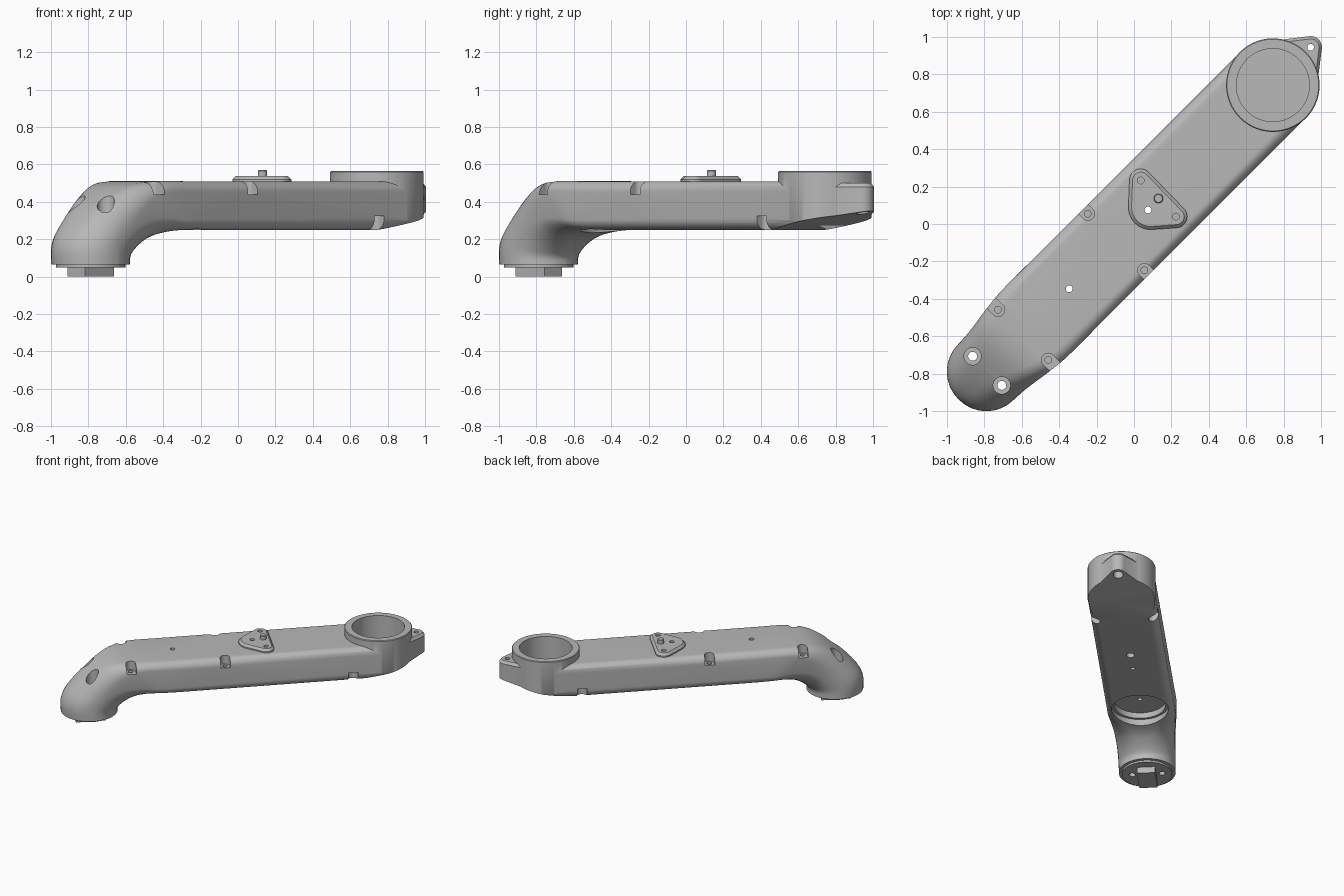
import bpy, bmesh, math
from mathutils import Vector, Matrix

old = bpy.data.objects.get("Cube")
if old:
    bpy.data.objects.remove(old, do_unlink=True)

grey = bpy.data.materials.new("plain_grey")
grey.use_nodes = True
grey.diffuse_color = (0.48, 0.48, 0.48, 1)
grey.node_tree.nodes["Principled BSDF"].inputs["Base Color"].default_value = grey.diffuse_color

# The arm lies on the diagonal: u runs along it, v across it
TURN = Matrix.Rotation(math.radians(45), 4, 'Z')


def finish(name, bm):
    bmesh.ops.recalc_face_normals(bm, faces=bm.faces)
    bm.transform(TURN)
    mesh = bpy.data.meshes.new(name)
    bm.to_mesh(mesh)
    bm.free()
    mesh.materials.append(grey)
    ob = bpy.data.objects.new(name, mesh)
    bpy.context.collection.objects.link(ob)
    return ob


def hull(name, discs, levels, seg=48):
    """Convex solid round (u, v, r) discs at several (z, radius change) levels."""
    bm = bmesh.new()
    for z, grow in levels:
        for u, v, r in discs:
            for i in range(seg):
                a = math.tau * i / seg
                bm.verts.new((u + (r + grow) * math.cos(a), v + (r + grow) * math.sin(a), z))
    res = bmesh.ops.convex_hull(bm, input=bm.verts)
    bmesh.ops.delete(bm, geom=[v for v in bm.verts if not v.link_faces], context='VERTS')
    bmesh.ops.dissolve_limit(bm, angle_limit=0.002, verts=bm.verts, edges=bm.edges)
    return finish(name, bm)


def prism(name, profile, half):
    """Extrude a (u, z) outline across the arm."""
    bm = bmesh.new()
    sides = [[bm.verts.new((u, s * half, z)) for u, z in profile] for s in (-1, 1)]
    for ring in sides:
        bm.faces.new(ring)
    for i in range(len(profile)):
        j = (i + 1) % len(profile)
        bm.faces.new((sides[0][i], sides[0][j], sides[1][j], sides[1][i]))
    return finish(name, bm)


def combine(target, tool, operation):
    tool.hide_render = True
    mod = target.modifiers.new("join", 'BOOLEAN')
    mod.operation, mod.object, mod.solver = operation, tool, 'EXACT'
    bpy.context.view_layer.objects.active = target
    bpy.ops.object.modifier_apply(modifier=mod.name)
    bpy.data.objects.remove(tool, do_unlink=True)


def cut(target, discs, levels):
    combine(target, hull("cutter", discs, levels, 32), 'DIFFERENCE')


def smooth(ob, angle=35):
    bpy.ops.object.select_all(action='DESELECT')
    ob.select_set(True)
    bpy.context.view_layer.objects.active = ob
    bpy.ops.object.shade_smooth_by_angle(angle=math.radians(angle))


# Arm body: outer u z, inner u z, half width, corner radius
keys = [Vector(k) for k in (
    (-1.324, .065, -.904, .065, .21, .209),
    (-1.324, .15, -.904, .10, .21, .205),
    (-1.29, .23, -.885, .13, .211, .195),
    (-1.2, .33, -.84, .17, .215, .18),
    (-1.08, .425, -.78, .21, .225, .15),
    (-.95, .49, -.70, .237, .238, .11),
    (-.80, .51, -.60, .25, .249, .07),
    (-.60, .51, -.50, .25, .249, .06))]


def spline(p, q, r, s, t):
    return 0.5 * (2 * q + (r - p) * t + (2 * p - 5 * q + 4 * r - s) * t * t
                  + (3 * q - p - 3 * r + s) * t ** 3)


rows = []
for i in range(len(keys) - 1):
    four = [keys[max(0, min(len(keys) - 1, i + d))] for d in (-1, 0, 1, 2)]
    rows += [spline(*four, t / 4) for t in range(4)]
rows += [keys[-1], Vector((1.05, .51, 1.05, .25, .249, .06))]

bm = bmesh.new()
rings = []
for ou, oz, iu, iz, half, rad in rows:
    mid, reach = Vector(((ou + iu) / 2, 0, (oz + iz) / 2)), Vector((ou - iu, 0, oz - iz)) / 2
    thick = reach.length
    reach.normalize()
    rad = min(rad, half - .001, thick - .001)
    ring = []
    for corner, (sv, sn) in enumerate(((1, 1), (-1, 1), (-1, -1), (1, -1))):
        for k in range(9):
            a = math.radians(90) * (corner + k / 8)
            v = sv * (half - rad) + rad * math.cos(a)
            n = sn * (thick - rad) + rad * math.sin(a)
            ring.append(bm.verts.new(mid + reach * n + Vector((0, v, 0))))
    rings.append(ring)
for a, b in zip(rings, rings[1:]):
    for i in range(len(a)):
        j = (i + 1) % len(a)
        bm.faces.new((a[i], a[j], b[j], b[i]))
bm.faces.new(rings[0])
bm.faces.new(rings[-1])
body = finish("arm_body", bm)

# Round socket end, its ear and the rising underside
combine(body, hull("socket", [(1.05, 0, .25)],
                   [(.251, -.05), (.265, -.02), (.30, 0), (.56, 0), (.565, -.005)], 96), 'UNION')
combine(body, hull("ear", [(1.05, 0, .235), (1.336, 0, .06)],
                   [(.29, 0), (.48, 0), (.50, -.015)], 64), 'UNION')
combine(body, prism("slope", [(.85, .249), (1.5, .37), (1.5, 0), (.85, 0)], .5), 'DIFFERENCE')
cut(body, [(1.336, 0, .018)], [(.2, 0), (.6, 0)])
cut(body, [(1.336, 0, .036)], [(.2, 0), (.39, 0)])
combine(body, hull("bore", [(1.05, 0, .195)], [(.335, 0), (.7, 0)], 96), 'DIFFERENCE')

# Round pocket under the bend
cut(body, [(-.5, 0, .21)], [(.1, 0), (.285, 0)])
cut(body, [(-.5, 0, .19)], [(.1, 0), (.33, 0)])

# Screw notches along both sides
for side in (-1, 1):
    for u, v in ((-.136, .214), (-.838, .19)):
        cut(body, [(u, side * v, .036), (u, side * (v + .12), .036)], [(.44, 0), (.6, 0)])
        cut(body, [(u, side * v, .018)], [(.41, 0), (.5, 0)])
    cut(body, [(.82, side * .215, .036), (.82, side * .33, .036)], [(.2, 0), (.325, 0)])
    # Recessed bolt holes through the bend
    cut(body, [(-1.11, side * .11, .046)], [(.27, 0), (.6, 0)])
    cut(body, [(-1.11, side * .11, .024)], [(0, 0), (.4, 0)])

# Centreline holes
cut(body, [(-.49, 0, .018)], [(.2, 0), (.6, 0)])
cut(body, [(.106, 0, .018)], [(.2, 0), (.6, 0)])
cut(body, [(.3, 0, .03)], [(.2, 0), (.33, 0)])
smooth(body)

# Three-cornered plate with its pin
plate = hull("mount_plate", [(.191, .141, .06), (.187, -.131, .06), (.127, 0, .12)],
             [(.505, 0), (.52, 0), (.537, -.017)])
for u, v in ((.19, .139), (.187, -.131), (.106, 0)):
    cut(plate, [(u, v, .018)], [(.4, 0), (.6, 0)])
smooth(plate)
smooth(hull("plate_pin", [(.189, .004, .025)], [(.52, 0), (.565, 0), (.57, -.004)], 32))

# Foot flange and key block
flange = hull("foot_flange", [(-1.114, 0, .185)], [(.05, 0), (.07, 0)], 64)
for side in (-1, 1):
    cut(flange, [(-1.11, side * .11, .024)], [(0, 0), (.2, 0)])
smooth(flange)
prism("foot_key", [(-1.224, 0), (-1.004, 0), (-1.004, .06), (-1.224, .06)], .067)
